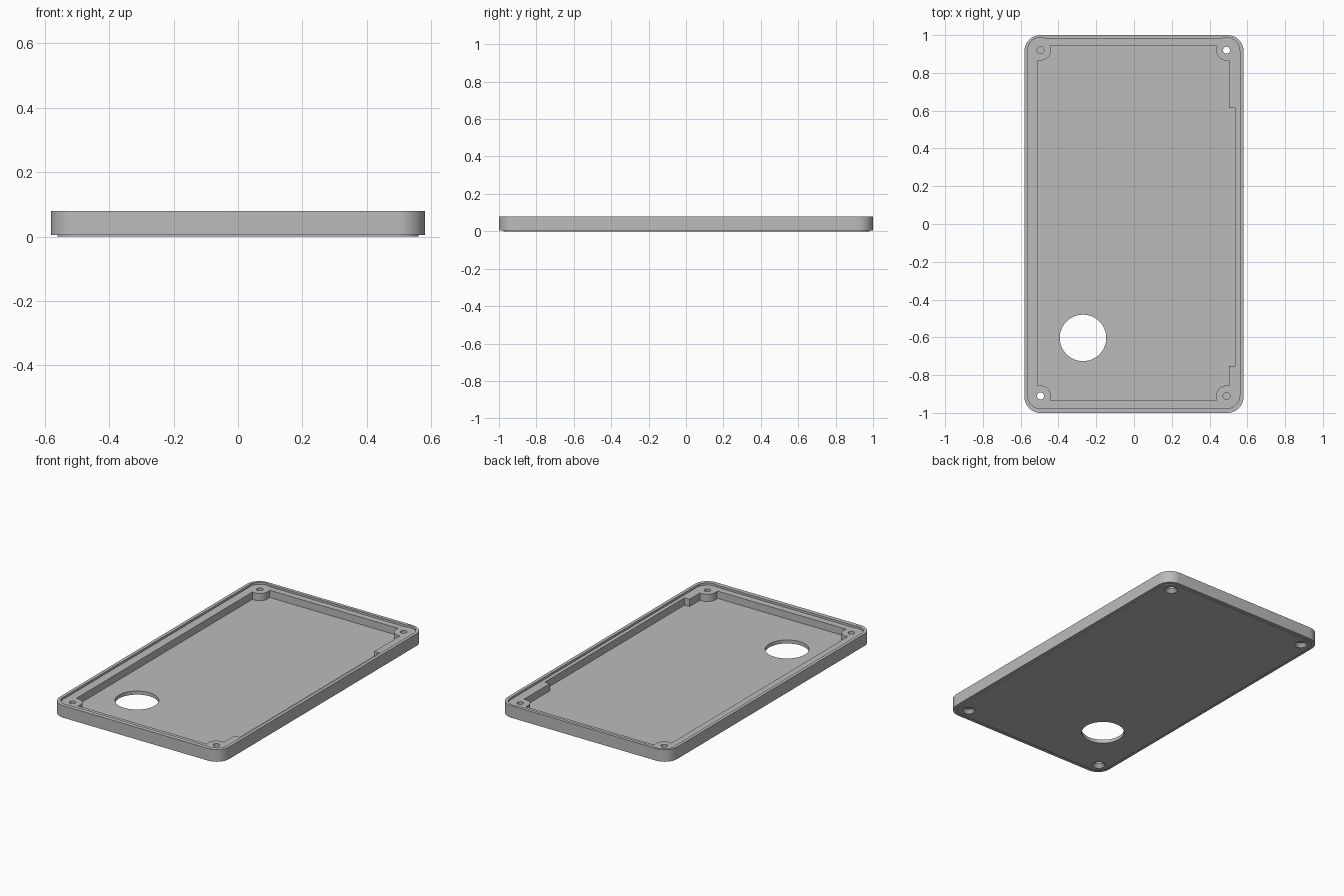
import bpy, bmesh, math

if "Cube" in bpy.data.objects:
    bpy.data.objects.remove(bpy.data.objects["Cube"], do_unlink=True)

grey = bpy.data.materials.new("plain grey")
grey.use_nodes = True
COLOR = (0.5, 0.5, 0.5, 1)
grey.diffuse_color = COLOR
grey.node_tree.nodes["Principled BSDF"].inputs["Base Color"].default_value = COLOR

SCREWS = [(x, y) for x in (-0.495, 0.49) for y in (-0.91, 0.92)]
TOP, LEDGE, FLOOR, BASE = 0.08, 0.067, 0.022, 0.005


def prism(name, points, z0, z1):
    """Extrude a flat outline between two heights."""
    bm = bmesh.new()
    face = bm.faces.new([bm.verts.new((x, y, z0)) for x, y in points])
    up = bmesh.ops.extrude_face_region(bm, geom=[face])["geom"]
    verts = [v for v in up if isinstance(v, bmesh.types.BMVert)]
    bmesh.ops.translate(bm, verts=verts, vec=(0, 0, z1 - z0))
    bmesh.ops.recalc_face_normals(bm, faces=bm.faces)
    mesh = bpy.data.meshes.new(name)
    bm.to_mesh(mesh)
    bm.free()
    mesh.materials.append(grey)
    ob = bpy.data.objects.new(name, mesh)
    bpy.context.collection.objects.link(ob)
    return ob


def box(name, x0, x1, y0, y1, z0, z1):
    return prism(name, [(x0, y0), (x1, y0), (x1, y1), (x0, y1)], z0, z1)


def rounded(name, x, y0, y1, r, z0, z1, steps=12):
    pts = []
    for q, (cx, cy) in enumerate([(x - r, y1 - r), (r - x, y1 - r), (r - x, y0 + r), (x - r, y0 + r)]):
        for i in range(steps + 1):
            a = (q + i / steps) * math.pi / 2
            pts.append((cx + r * math.cos(a), cy + r * math.sin(a)))
    return prism(name, pts, z0, z1)


def disc(name, at, r0, z0, z1, r1=None, sides=48):
    """Cylinder, or cone when a second radius is given."""
    ring = [(math.cos(2 * math.pi * i / sides), math.sin(2 * math.pi * i / sides)) for i in range(sides)]
    ob = prism(name, [(at[0] + r0 * c, at[1] + r0 * s) for c, s in ring], z0, z1)
    if r1 is not None:
        for v in ob.data.vertices:
            if v.co.z > (z0 + z1) / 2:
                v.co.x = at[0] + (v.co.x - at[0]) * r1 / r0
                v.co.y = at[1] + (v.co.y - at[1]) * r1 / r0
    return ob


def combine(target, tool, operation):
    """Apply a boolean and remove the tool."""
    mod = target.modifiers.new("bool", "BOOLEAN")
    mod.operation, mod.solver, mod.object = operation, "EXACT", tool
    bpy.context.view_layer.objects.active = target
    bpy.ops.object.modifier_apply(modifier=mod.name)
    bpy.data.objects.remove(tool, do_unlink=True)


# Outer body with a shallow raised pad underneath
tray = rounded("tray", 0.58, -1.0, 1.0, 0.085, BASE, TOP)
combine(tray, rounded("pad", 0.56, -0.975, 0.98, 0.065, 0, BASE + 0.005), "UNION")

# Lowered ledge inside the thin rim, bulging around the screws
combine(tray, rounded("ledge_cut", 0.56, -0.973, 0.98, 0.066, LEDGE, TOP + 0.05), "DIFFERENCE")
for at in SCREWS:
    combine(tray, disc("ledge_bulge", at, 0.067, LEDGE, TOP + 0.05), "DIFFERENCE")

# Main pocket, with a wider relief along the left wall and screw bosses left standing
pocket = box("pocket", -0.508, 0.503, -0.932, 0.942, FLOOR, TOP + 0.02)
combine(pocket, box("relief", 0.45, 0.537, -0.752, 0.613, FLOOR, TOP + 0.02), "UNION")
for at in SCREWS:
    combine(pocket, disc("boss", at, 0.055, 0, TOP + 0.05), "DIFFERENCE")
combine(tray, pocket, "DIFFERENCE")

# Screw holes with countersinks below, and the large round opening
for at in SCREWS:
    combine(tray, disc("screw_hole", at, 0.0185, -0.05, TOP + 0.05, sides=32), "DIFFERENCE")
    combine(tray, disc("countersink", at, 0.042, -0.005, 0.02, 0.0185, sides=32), "DIFFERENCE")
combine(tray, disc("opening", (-0.27, -0.603), 0.123, -0.05, 0.1, sides=64), "DIFFERENCE")

# Smooth the curved walls only
bpy.ops.object.select_all(action="DESELECT")
tray.select_set(True)
bpy.context.view_layer.objects.active = tray
bpy.ops.object.shade_smooth_by_angle(angle=math.radians(30))
